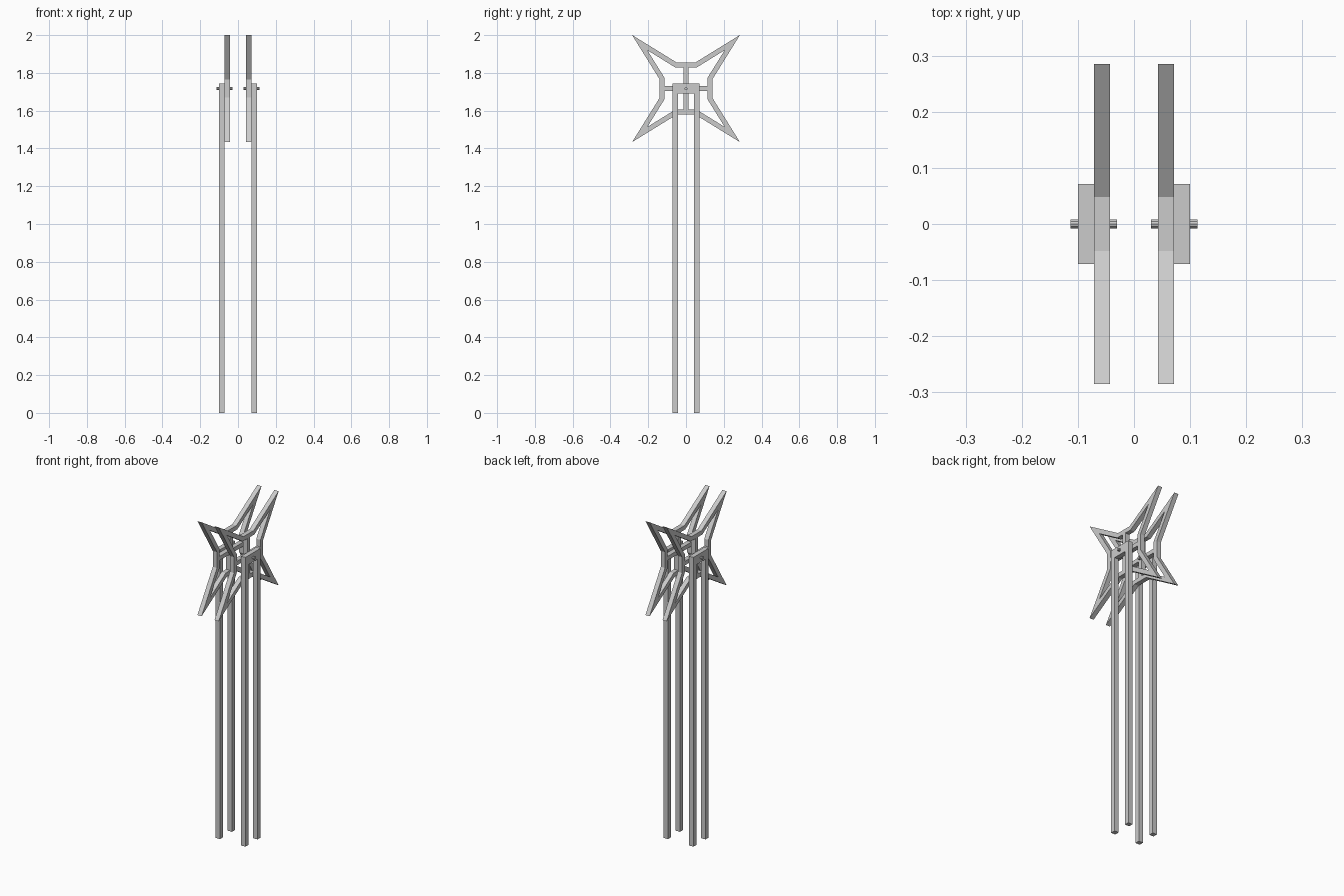
import bpy, bmesh, math
from mathutils import Vector

if "Cube" in bpy.data.objects:
    bpy.data.objects.remove(bpy.data.objects["Cube"])

ZC = 1.717          # hub height
X_STAR = (0.043, 0.071)
X_POST = (0.071, 0.0995)


def finish(name, bm):
    bmesh.ops.recalc_face_normals(bm, faces=bm.faces)
    me = bpy.data.meshes.new(name)
    bm.to_mesh(me)
    bm.free()
    ob = bpy.data.objects.new(name, me)
    bpy.context.collection.objects.link(ob)
    # mirrored twin across x = 0
    ob.modifiers.new("Mirror", 'MIRROR').use_axis = (True, False, False)
    return ob


def box(name, xr, yr, zr):
    bm = bmesh.new()
    bmesh.ops.create_cube(bm, size=1)
    for v in bm.verts:
        v.co = [r[0] + (c + 0.5) * (r[1] - r[0]) for c, r in zip(v.co, (xr, yr, zr))]
    return finish(name, bm)


def offset(pts, w):
    """Mitred inward offset of a counter-clockwise outline."""
    out = []
    for i, p in enumerate(pts):
        a = (p - pts[i - 1]).normalized()
        b = (pts[(i + 1) % len(pts)] - p).normalized()
        na, nb = Vector((-a.y, a.x)), Vector((-b.y, b.x))
        out.append(p + (na + nb) * (w / (1 + na.dot(nb))))
    return out


# Four-pointed open star frame
TIP, FLAT, HALF, W = 0.2835, 0.137, 0.048, 0.026
outer = []
for sy, sz in ((1, 1), (-1, 1), (-1, -1), (1, -1)):
    pts = [Vector((sy * (FLAT + 0.002), sz * HALF)), Vector((sy * (TIP + 0.002), sz * TIP)),
           Vector((sy * HALF, sz * FLAT))]
    outer += pts if sy * sz > 0 else pts[::-1]
inner = offset(outer, W)
bm = bmesh.new()
rings = [[bm.verts.new((x, p.x, p.y + ZC)) for p in loop]
         for loop, x in ((outer, X_STAR[0]), (outer, X_STAR[1]),
                         (inner, X_STAR[1]), (inner, X_STAR[0]))]
n = len(outer)
for k in range(4):
    r, s = rings[k], rings[(k + 1) % 4]
    for i in range(n):
        j = (i + 1) % n
        bm.faces.new((r[i], r[j], s[j], s[i]))
finish("star_frame", bm)

# Cross spokes inside the star
S = 0.0125
R = FLAT - W
box("vertical_spoke", X_STAR, (-S, S), (ZC - R, ZC + R))
for side, yr in (("front", (-R - 0.002, -S)), ("back", (S, R + 0.002))):
    box(side + "_spoke", X_STAR, yr, (ZC - S, ZC + S))

# Two-legged post with a bridge at the top
bm = bmesh.new()
A, B, Z1, Z2 = 0.0715, 0.0435, 1.69, 1.745
prof = [(-A, 0), (-B, 0), (-B, Z1), (B, Z1), (B, 0), (A, 0), (A, Z2), (-A, Z2)]
face = bm.faces.new([bm.verts.new((X_POST[0], y, z)) for y, z in prof])
ext = bmesh.ops.extrude_face_region(bm, geom=[face], use_keep_orig=True)
for v in ext["geom"]:
    if isinstance(v, bmesh.types.BMVert):
        v.co.x = X_POST[1]
finish("post_legs", bm)

# Axle pin through post and star
bm = bmesh.new()
bmesh.ops.create_cone(bm, cap_ends=True, segments=10, radius1=0.008, radius2=0.008, depth=0.083)
for v in bm.verts:
    x, y, z = v.co
    v.co = (0.0715 + z, x, ZC + y)
finish("axle_pin", bm)
